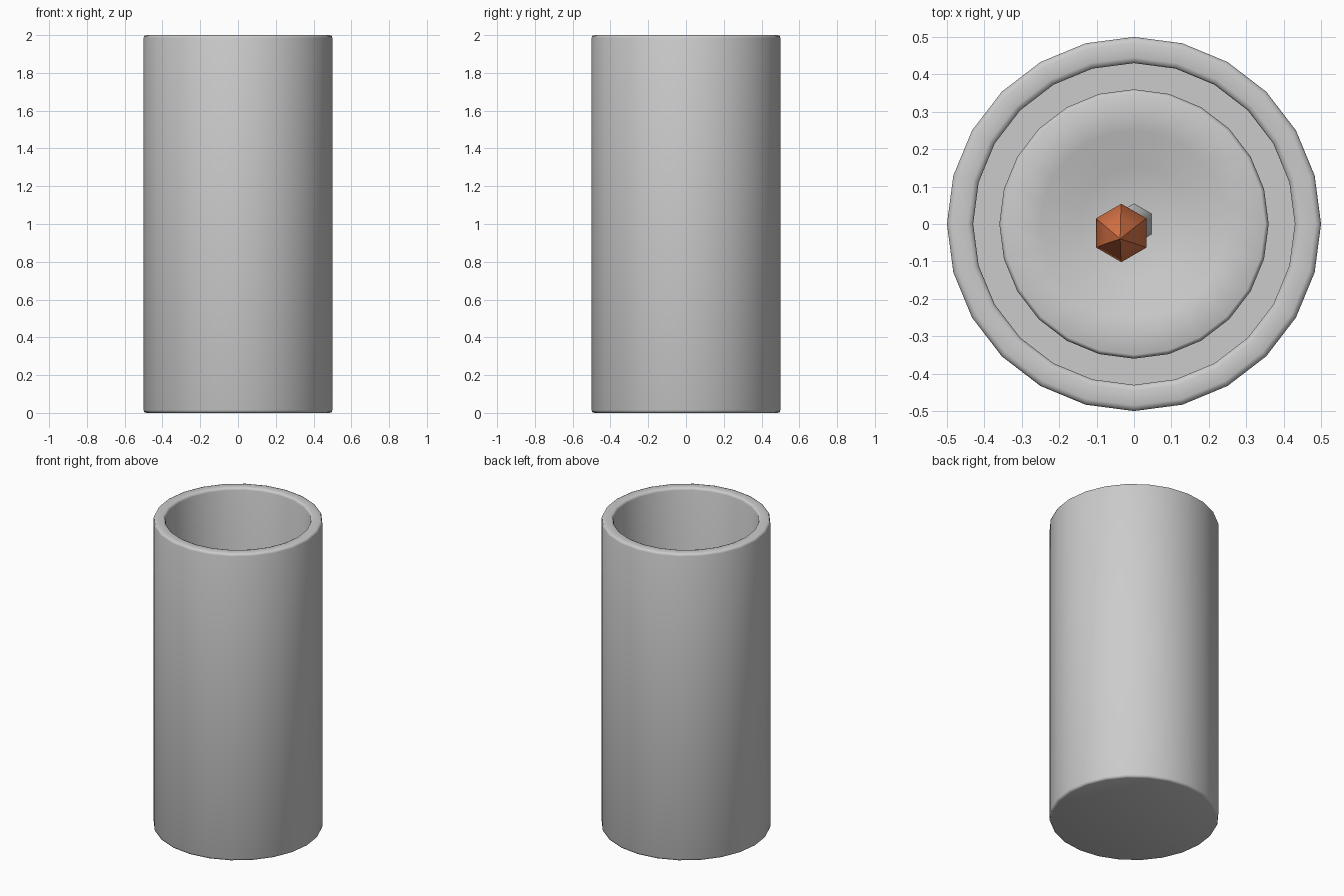
import bpy, bmesh
from math import sin, cos, pi, radians

if "Cube" in bpy.data.objects:
    bpy.data.objects.remove(bpy.data.objects["Cube"])


def rings_object(name, rings, sides, sharp=40, phase=0.0, color=None):
    """Skin rings of (radius, z, x offset, y offset); a zero radius makes a pole."""
    bm = bmesh.new()
    loops = []
    for r, z, *off in rings:
        ox, oy = off if off else (0, 0)
        n = sides if r > 0 else 1
        loops.append([bm.verts.new((ox + r * cos(2 * pi * i / sides + phase),
                                    oy + r * sin(2 * pi * i / sides + phase), z))
                      for i in range(n)])
    for a, b in zip(loops, loops[1:]):
        for i in range(sides):
            j = (i + 1) % sides
            quad = [a[i % len(a)], a[j % len(a)], b[j % len(b)], b[i % len(b)]]
            bm.faces.new(list(dict.fromkeys(quad)))
    bmesh.ops.recalc_face_normals(bm, faces=bm.faces)
    mesh = bpy.data.meshes.new(name)
    bm.to_mesh(mesh)
    bm.free()
    obj = bpy.data.objects.new(name, mesh)
    bpy.context.collection.objects.link(obj)
    bpy.ops.object.select_all(action='DESELECT')
    obj.select_set(True)
    bpy.context.view_layer.objects.active = obj
    bpy.ops.object.shade_smooth_by_angle(angle=radians(sharp))
    if color:
        mat = bpy.data.materials.new(name)
        mat.diffuse_color = color
        mat.use_nodes = True
        mat.node_tree.nodes["Principled BSDF"].inputs["Base Color"].default_value = mat.diffuse_color
        mesh.materials.append(mat)
    return obj


# Tall open holder with softened rim and base
rings_object("holder", [
    (0, 0), (0.485, 0), (0.496, 0.004), (0.5, 0.015),
    (0.5, 1.985), (0.496, 1.996), (0.485, 2.0),
    (0.445, 2.0), (0.434, 1.996), (0.43, 1.985),
    (0.43, 0.07), (0, 0.07)], 24, sharp=60)

# Wax body with rounded edge and dished top
rings_object("wax", [
    (0, 0.07), (0.36, 0.07), (0.36, 1.17), (0.357, 1.18), (0.35, 1.185),
    (0.25, 1.165), (0.15, 1.135), (0.07, 1.12), (0, 1.12)], 24, sharp=60)

# Bent wick
rings_object("wick", [
    (0, 1.1), (0.06, 1.1), (0.04, 1.17), (0.03, 1.25, -0.015, -0.01),
    (0.025, 1.32, -0.035, -0.025), (0, 1.32, -0.035, -0.025)],
    6, sharp=60, phase=pi / 6)

# Faceted flame
rings_object("flame", [
    (0, 1.23, -0.03, -0.02), (0.06, 1.27, -0.03, -0.022),
    (0.078, 1.34, -0.034, -0.024), (0.045, 1.45, -0.036, -0.03),
    (0, 1.58, -0.037, -0.04)],
    6, sharp=40, phase=pi / 6, color=(0.8, 0.2, 0.07, 1))
